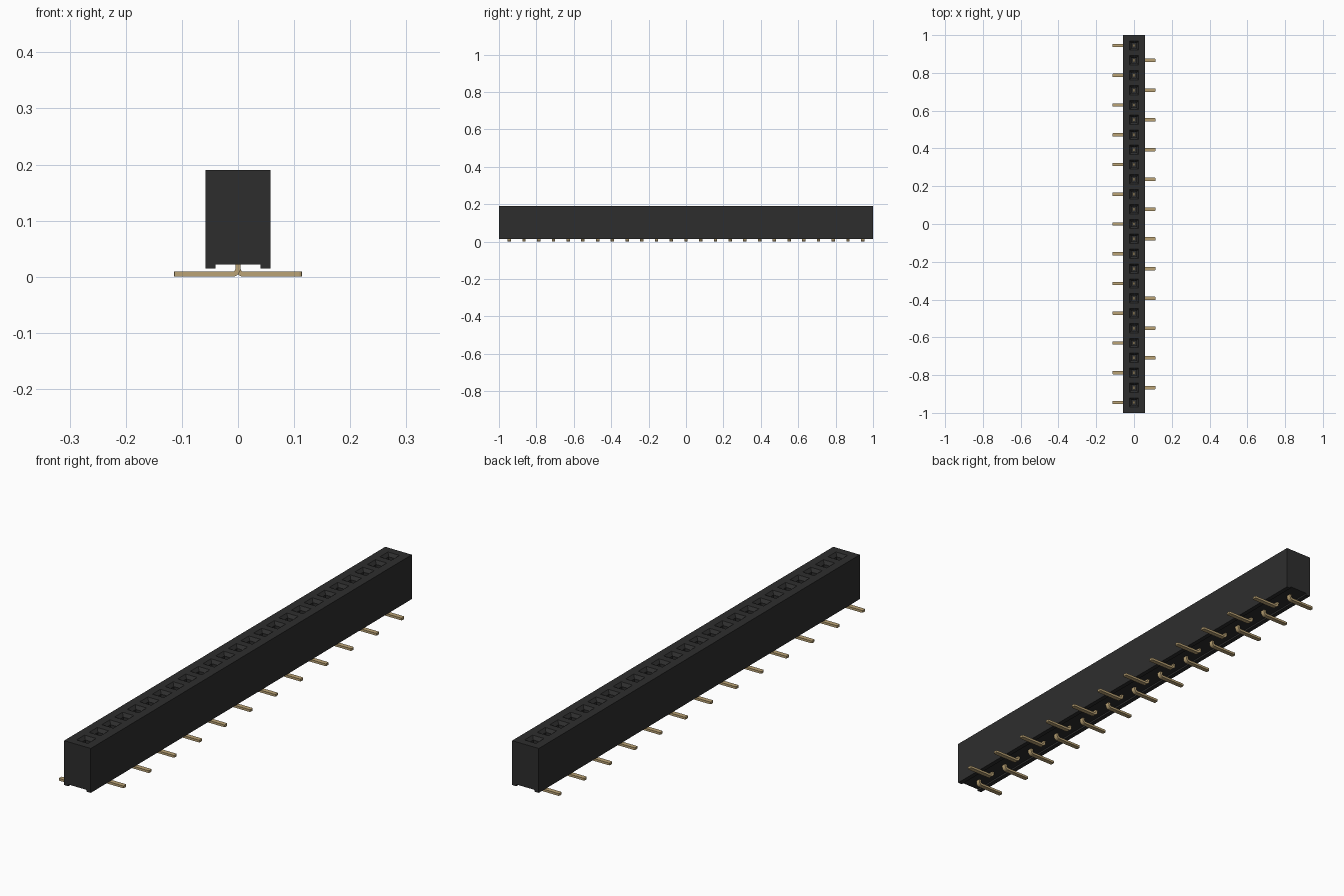
import bpy, bmesh, math

if "Cube" in bpy.data.objects:
    bpy.data.objects.remove(bpy.data.objects["Cube"])

COUNT = 25
PITCH = 2 / 25.4
TOP = 0.19


def make_material(name, rgb):
    mat = bpy.data.materials.new(name)
    mat.diffuse_color = (*rgb, 1)
    mat.use_nodes = True
    mat.node_tree.nodes["Principled BSDF"].inputs["Base Color"].default_value = (*rgb, 1)
    return mat


black = make_material("black plastic", (0.027, 0.027, 0.027))
gold = make_material("gold contact", (0.50, 0.37, 0.18))


def make_object(name, bm, mat):
    bmesh.ops.recalc_face_normals(bm, faces=bm.faces)
    mesh = bpy.data.meshes.new(name)
    bm.to_mesh(mesh)
    bm.free()
    mesh.materials.append(mat)
    obj = bpy.data.objects.new(name, mesh)
    bpy.context.collection.objects.link(obj)
    return obj


def prism(bm, profile, y0, y1):
    """Extrude an xz profile along y."""
    face = bm.faces.new([bm.verts.new((x, y0, z)) for x, z in profile])
    result = bmesh.ops.extrude_face_region(bm, geom=[face])
    verts = [v for v in result["geom"] if isinstance(v, bmesh.types.BMVert)]
    bmesh.ops.translate(bm, verts=verts, vec=(0, y1 - y0, 0))


def square_loft(bm, y, rings):
    """Closed solid through centred squares given as (half size, z)."""
    loops = [[bm.verts.new((sx * h, y + sy * h, z))
              for sx, sy in ((-1, -1), (1, -1), (1, 1), (-1, 1))] for h, z in rings]
    for a, b in zip(loops, loops[1:]):
        for i in range(4):
            j = (i + 1) % 4
            bm.faces.new((a[i], a[j], b[j], b[i]))
    bm.faces.new(loops[0])
    bm.faces.new(loops[-1])


rows = [(i - (COUNT - 1) / 2) * PITCH for i in range(COUNT)]

# Housing with a shallow channel along the underside
bm = bmesh.new()
prism(bm, [(-0.058, 0.015), (-0.04, 0.015), (-0.04, 0.022), (0.04, 0.022),
           (0.04, 0.015), (0.058, 0.015), (0.058, TOP), (-0.058, TOP)], -1, 1)
housing = make_object("housing", bm, black)

# Sockets with a tapered mouth
bm = bmesh.new()
for y in rows:
    square_loft(bm, y, [(0.014, 0.06), (0.014, TOP - 0.012),
                        (0.025, TOP), (0.025, TOP + 0.02)])
cutter = make_object("socket_cutter", bm, black)
cutter.hide_render = True
cut = housing.modifiers.new("sockets", "BOOLEAN")
cut.operation = "DIFFERENCE"
cut.solver = "EXACT"
cut.object = cutter
bpy.context.view_layer.objects.active = housing
bpy.ops.object.modifier_apply(modifier=cut.name)
bpy.data.objects.remove(cutter)

# Bent contact outline: upright strip, rounded bend, flat foot
T, R, HALF_WIDTH, REACH = 0.0045, 0.0105, 0.009, 0.114


def arc(radius):
    return [(R - radius * math.cos(a), T + R - radius * math.sin(a))
            for a in (math.radians(15 * k) for k in range(7))]


outline = ([(-T, 0.14)] + arc(R + T) + [(REACH, 0), (REACH, 2 * T)]
           + arc(R - T)[::-1] + [(T, 0.14)])

# Contacts with feet alternating between the two sides
for i, y in enumerate(rows):
    side = -1 if i % 2 == 0 else 1
    bm = bmesh.new()
    prism(bm, [(side * x, z) for x, z in outline], y - HALF_WIDTH, y + HALF_WIDTH)
    # Round off the corners of the toe
    toe = [e for e in bm.edges
           if all(abs(v.co.x) > REACH - 1e-4 for v in e.verts)
           and abs(e.verts[0].co.y - e.verts[1].co.y) < 1e-5]
    bmesh.ops.bevel(bm, geom=toe, offset=0.004, segments=2, profile=0.5, affect="EDGES")
    make_object(f"contact_{i + 1:02d}", bm, gold)
